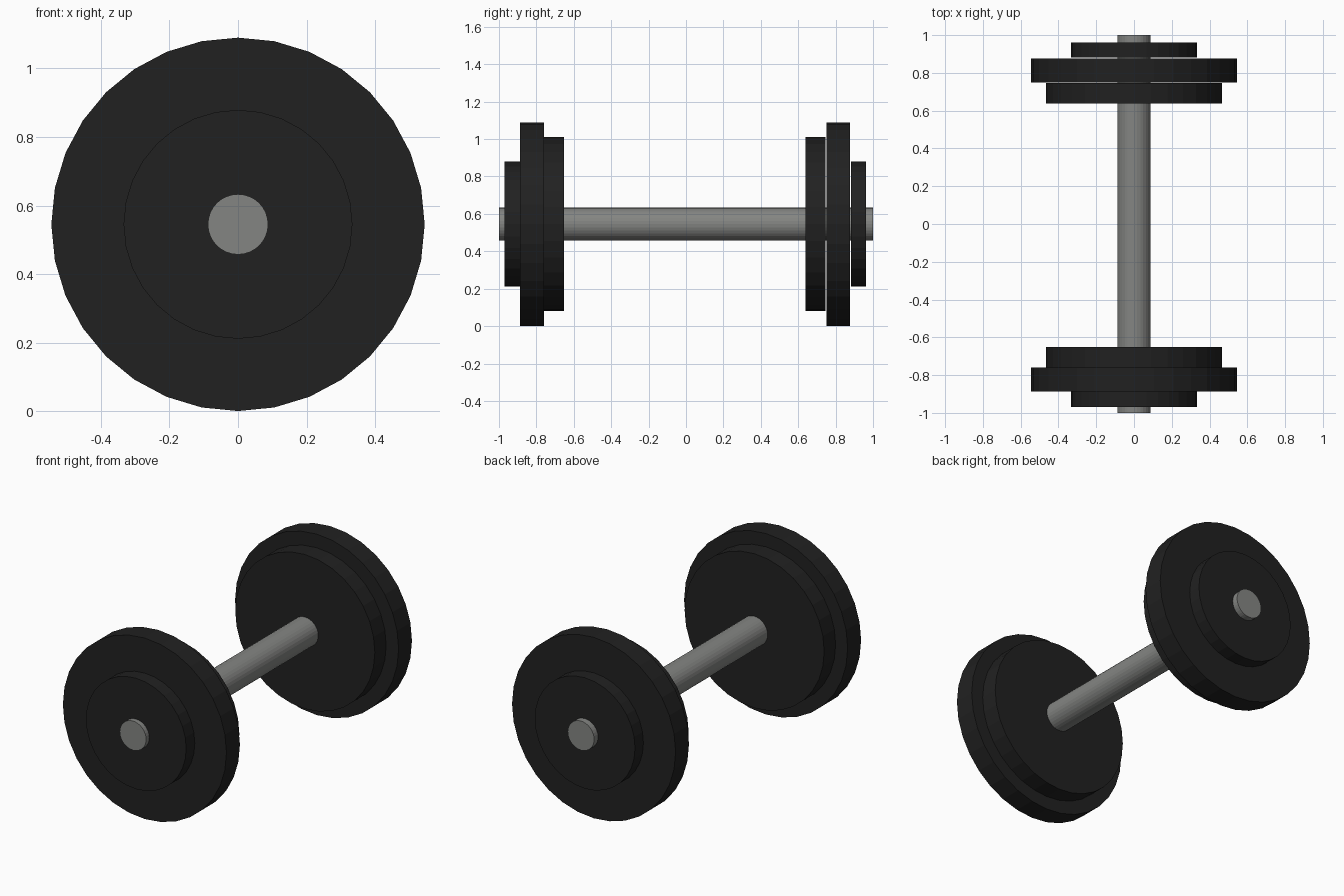
import bpy
from math import pi

if "Cube" in bpy.data.objects:
    bpy.data.objects.remove(bpy.data.objects["Cube"])

AXIS_Z = 0.545


def material(name, rgb):
    mat = bpy.data.materials.new(name)
    mat.diffuse_color = (*rgb, 1)
    mat.use_nodes = True
    mat.node_tree.nodes["Principled BSDF"].inputs["Base Color"].default_value = mat.diffuse_color
    return mat


def disc(name, radius, y0, y1, mat):
    """32-sided cylinder lying along y between y0 and y1."""
    bpy.ops.mesh.primitive_cylinder_add(
        vertices=32, radius=radius, depth=y1 - y0,
        location=(0, (y0 + y1) / 2, AXIS_Z), rotation=(pi / 2, 0, 0))
    obj = bpy.context.object
    obj.name = name
    obj.data.materials.append(mat)
    return obj


iron = material("black_iron", (0.015, 0.015, 0.015))
steel = material("grey_steel", (0.23, 0.235, 0.225))

# Handle bar running the full length
disc("bar", 0.088, -1.0, 1.0, steel)

# Front weights, stacked tight: inner, large, outer
for name, radius, y0, y1 in (
    ("front_inner_plate", 0.465, -0.760, -0.651),
    ("front_large_plate", 0.545, -0.888, -0.760),
    ("front_outer_plate", 0.334, -0.970, -0.888),
):
    disc(name, radius, y0, y1, iron)

# Back weights, with slim gaps between the plates
for name, radius, y0, y1 in (
    ("back_inner_plate", 0.465, 0.638, 0.746),
    ("back_large_plate", 0.545, 0.750, 0.877),
    ("back_outer_plate", 0.334, 0.882, 0.962),
):
    disc(name, radius, y0, y1, iron)
